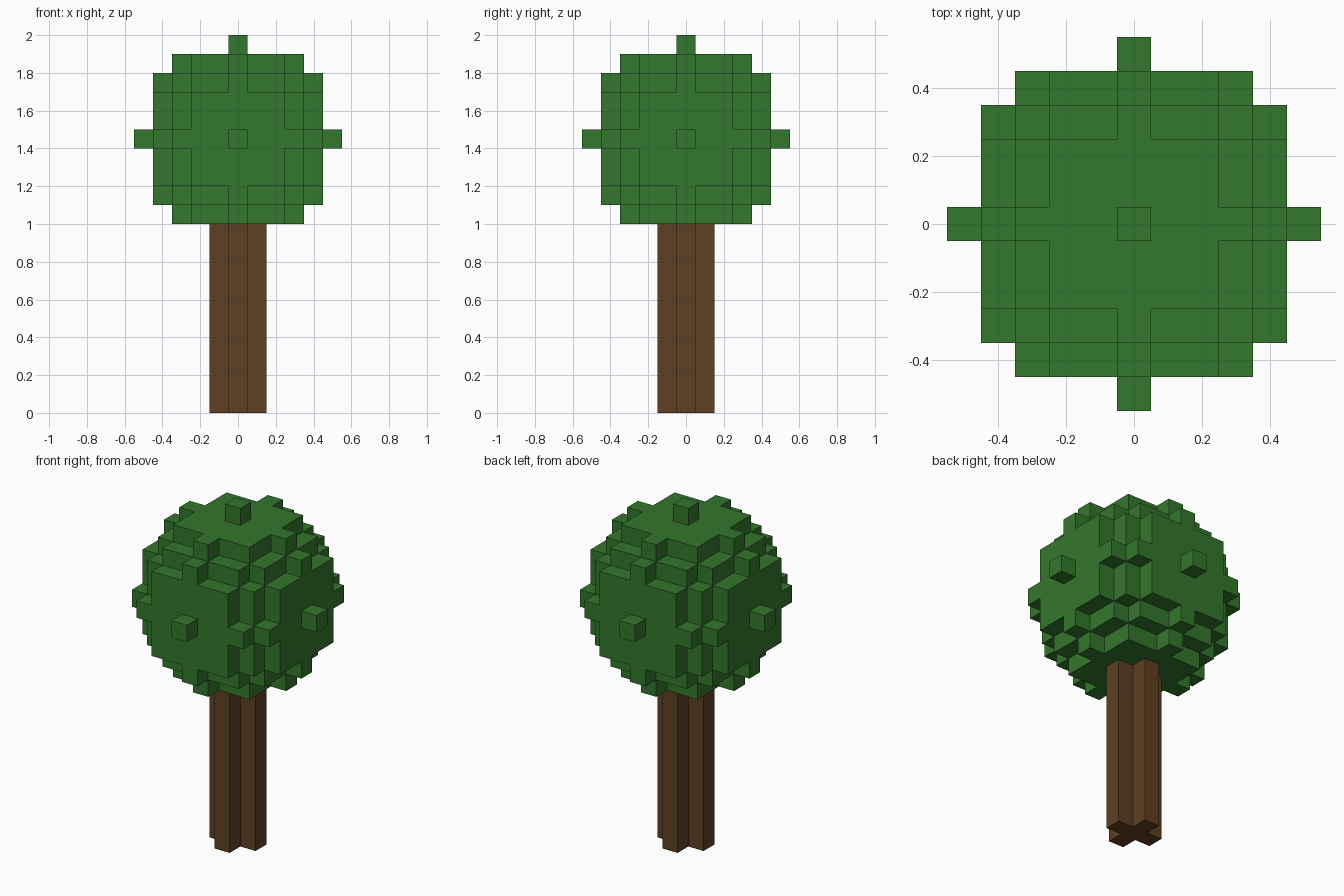
import bpy, bmesh
from mathutils import Vector

cube = bpy.data.objects.get("Cube")
if cube:
    bpy.data.objects.remove(cube, do_unlink=True)

V = 0.1          # block size
R = 5            # crown radius in blocks
CROWN_Z = 1.45   # crown centre height


def make_material(name, rgb):
    mat = bpy.data.materials.new(name)
    mat.use_nodes = True
    mat.diffuse_color = (*rgb, 1)
    mat.node_tree.nodes["Principled BSDF"].inputs["Base Color"].default_value = (*rgb, 1)
    return mat


def finish(name, bm, mat):
    bmesh.ops.remove_doubles(bm, verts=bm.verts, dist=0.001)
    mesh = bpy.data.meshes.new(name)
    bm.to_mesh(mesh)
    bm.free()
    mesh.materials.append(mat)
    obj = bpy.data.objects.new(name, mesh)
    bpy.context.collection.objects.link(obj)
    return obj


def block_shell(cells, centre):
    """Outer faces only of a set of unit blocks."""
    bm = bmesh.new()
    for cell in cells:
        for axis in range(3):
            for sign in (-1, 1):
                n = Vector((0, 0, 0))
                n[axis] = sign
                if tuple(int(c + d) for c, d in zip(cell, n)) in cells:
                    continue
                u = Vector((0, 0, 0))
                u[(axis + 1) % 3] = 1
                w = n.cross(u)
                mid = Vector(cell) + n / 2
                corners = [mid + (a * u + b * w) / 2
                           for a, b in ((-1, -1), (1, -1), (1, 1), (-1, 1))]
                bm.faces.new([bm.verts.new(centre + V * c) for c in corners])
    return bm


leaf = make_material("leaf green", (0.034, 0.184, 0.025))
bark = make_material("bark brown", (0.114, 0.051, 0.016))

# Crown: a ball of blocks; the lowest block is swallowed by the trunk
span = range(-R, R + 1)
ball = {(x, y, z) for x in span for y in span for z in span
        if x * x + y * y + z * z <= R * R and z > -R}
finish("crown", block_shell(ball, Vector((0, 0, CROWN_Z))), leaf)

# Trunk: plus-shaped profile extruded up, its end tucked into the crown
a, b = V / 2, V * 1.5
quarter = [(b, -a), (b, a), (a, a)]
profile = []
for _ in range(4):
    profile += quarter
    quarter = [(-y, x) for x, y in quarter]
bm = bmesh.new()
base = bm.faces.new([bm.verts.new((x, y, 0)) for x, y in profile])
top = bmesh.ops.extrude_face_region(bm, geom=[base], use_keep_orig=True)
bmesh.ops.translate(bm, vec=(0, 0, 1.04),
                    verts=[g for g in top["geom"] if isinstance(g, bmesh.types.BMVert)])
bmesh.ops.recalc_face_normals(bm, faces=bm.faces)
finish("trunk", bm, bark)
